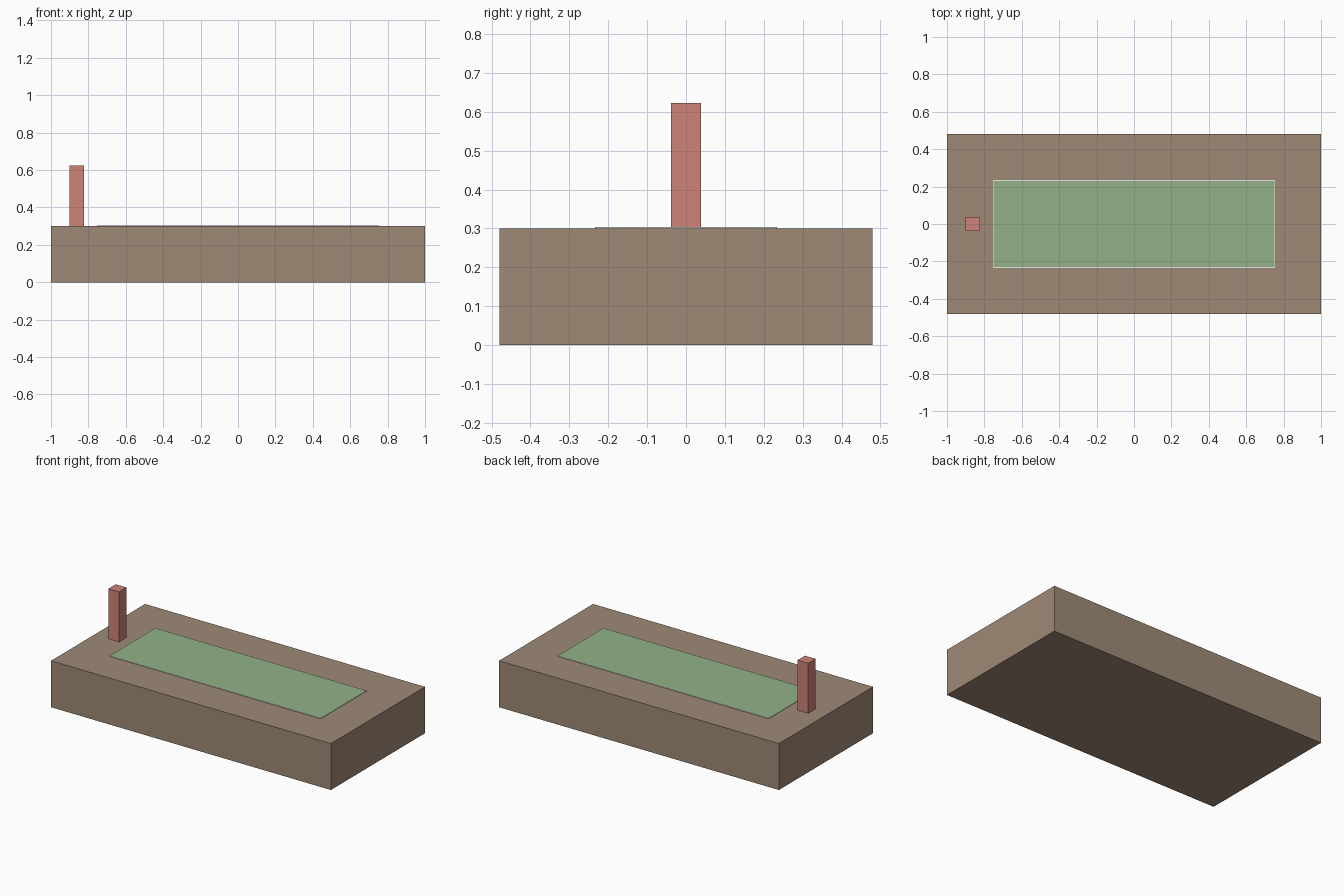
import bpy
import bmesh
from mathutils import Matrix

if "Cube" in bpy.data.objects:
    bpy.data.objects.remove(bpy.data.objects["Cube"])


def material(name, srgb):
    mat = bpy.data.materials.new(name)
    linear = [((c / 255 + 0.055) / 1.055) ** 2.4 for c in srgb]
    mat.diffuse_color = (*linear, 1.0)
    mat.use_nodes = True
    mat.node_tree.nodes["Principled BSDF"].inputs["Base Color"].default_value = mat.diffuse_color
    return mat


def box(name, low, high, *mats, inset=0.0):
    """Box between two corners; an inset top gets the second material."""
    size = [b - a for a, b in zip(low, high)]
    centre = [(a + b) / 2 for a, b in zip(low, high)]
    bm = bmesh.new()
    bmesh.ops.create_cube(
        bm, size=1.0,
        matrix=Matrix.Translation(centre) @ Matrix.Diagonal((*size, 1.0)))
    if inset:
        top = max(bm.faces, key=lambda f: f.calc_center_median().z)
        bmesh.ops.inset_region(bm, faces=[top], thickness=inset)
        top.material_index = 1
    mesh = bpy.data.meshes.new(name)
    bm.to_mesh(mesh)
    bm.free()
    for mat in mats:
        mesh.materials.append(mat)
    obj = bpy.data.objects.new(name, mesh)
    bpy.context.collection.objects.link(obj)
    return obj


brown = material("earth brown", (159, 138, 118))
red = material("brick red", (206, 131, 121))
green = material("grass green", (146, 178, 137))
white = material("line white", (232, 232, 228))

# Solid ground slab
box("ground_block", (-1.0, -0.48, 0.0), (1.0, 0.48, 0.30), brown)

# Thin green field with a fine white border line
box("field", (-0.754, -0.234, 0.30), (0.754, 0.234, 0.304),
    white, green, inset=0.005)

# Square post beyond the left end of the field
box("post", (-0.90, -0.038, 0.30), (-0.824, 0.038, 0.623), red)
